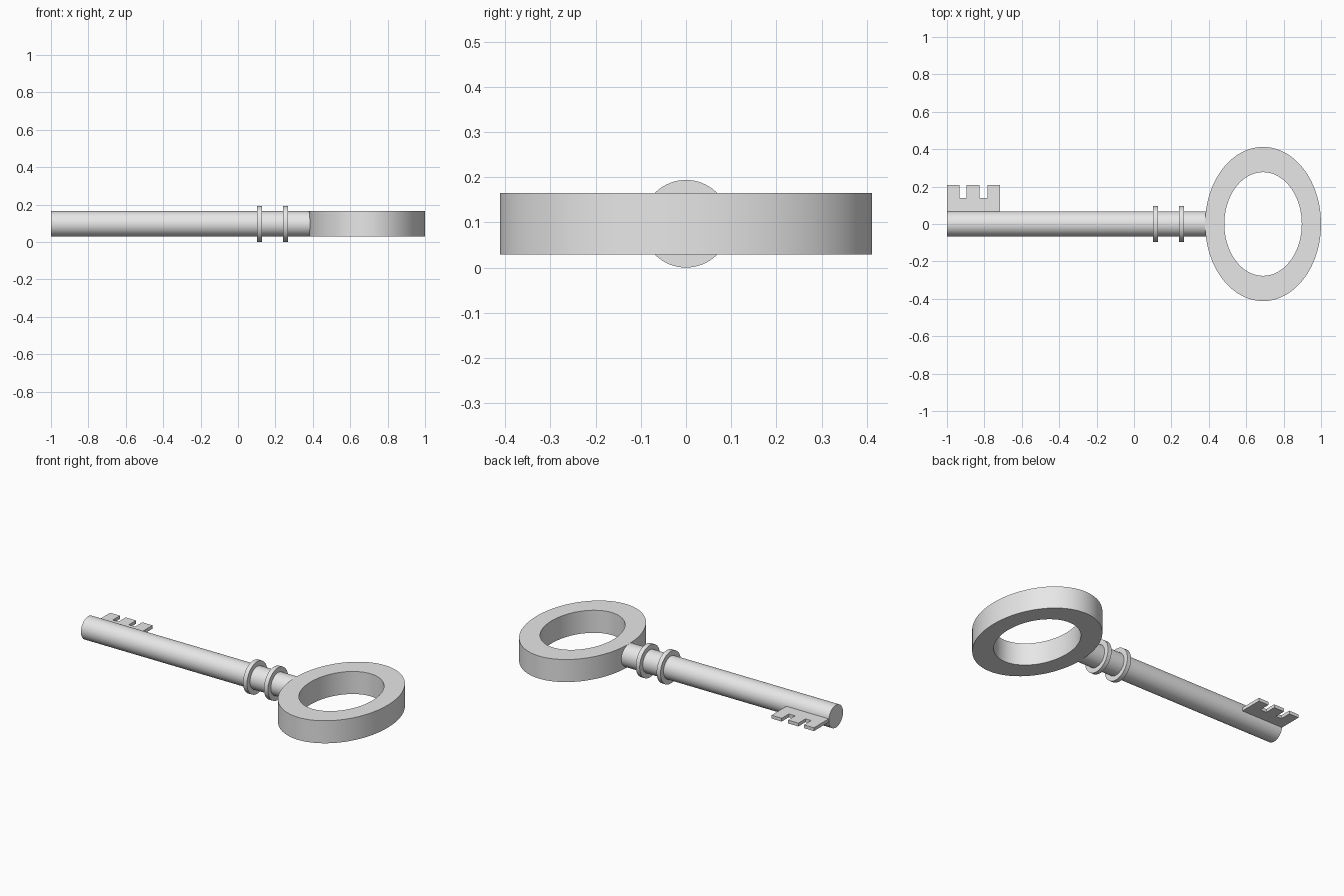
import bpy, bmesh, math
from mathutils import Matrix

cube = bpy.data.objects.get("Cube")
if cube:
    bpy.data.objects.remove(cube, do_unlink=True)

AXIS_Z = 0.097      # height of the shaft's centre line
SHAFT_R = 0.068

metal = bpy.data.materials.new("grey_metal")
metal.use_nodes = True
GREY = (0.8, 0.8, 0.8, 1)
metal.diffuse_color = GREY
for node in metal.node_tree.nodes:
    if node.type == 'BSDF_PRINCIPLED':
        node.inputs["Base Color"].default_value = GREY


def finish(name, bm, smooth=True):
    """Turn a bmesh into a named object with the metal colour."""
    bmesh.ops.recalc_face_normals(bm, faces=bm.faces)
    mesh = bpy.data.meshes.new(name)
    bm.to_mesh(mesh)
    bm.free()
    mesh.materials.append(metal)
    obj = bpy.data.objects.new(name, mesh)
    bpy.context.collection.objects.link(obj)
    if smooth:
        bpy.ops.object.select_all(action='DESELECT')
        obj.select_set(True)
        bpy.context.view_layer.objects.active = obj
        bpy.ops.object.shade_smooth_by_angle(angle=math.radians(35))
    return obj


def rod(name, x0, x1, radius):
    """Capped cylinder along x on the shaft axis."""
    bm = bmesh.new()
    place = Matrix.Translation(((x0 + x1) / 2, 0, AXIS_Z)) @ Matrix.Rotation(math.pi / 2, 4, 'Y')
    bmesh.ops.create_cone(bm, cap_ends=True, segments=64, radius1=radius,
                          radius2=radius, depth=x1 - x0, matrix=place)
    return finish(name, bm)


def oval_ring(name, cx, outer, inner, half_height, segments=96):
    """Flat oval band with a rectangular cross-section."""
    bm = bmesh.new()
    corners = [(outer, -half_height), (outer, half_height),
               (inner, half_height), (inner, -half_height)]
    loops = []
    for i in range(segments):
        a = 2 * math.pi * i / segments
        loops.append([bm.verts.new((cx + r[0] * math.cos(a), r[1] * math.sin(a), AXIS_Z + h))
                      for r, h in corners])
    for i in range(segments):
        a, b = loops[i], loops[(i + 1) % segments]
        for k in range(4):
            n = (k + 1) % 4
            bm.faces.new((a[k], b[k], b[n], a[n]))
    return finish(name, bm)


def plate(name, outline, thickness):
    """Horizontal plate extruded from an outline in plan."""
    bm = bmesh.new()
    face = bm.faces.new([bm.verts.new((x, y, AXIS_Z - thickness / 2)) for x, y in outline])
    out = bmesh.ops.extrude_face_region(bm, geom=[face])
    top = [v for v in out["geom"] if isinstance(v, bmesh.types.BMVert)]
    bmesh.ops.translate(bm, verts=top, vec=(0, 0, thickness))
    return finish(name, bm, smooth=False)


# Shaft, buried just inside the bow
rod("shaft", -1.0, 0.42, SHAFT_R)

# Two raised collars
for name, x in (("outer_collar", 0.115), ("inner_collar", 0.254)):
    rod(name, x - 0.013, x + 0.013, AXIS_Z)

# Oval bow
oval_ring("bow", 0.69, (0.31, 0.412), (0.207, 0.277), SHAFT_R)

# Toothed bit: three teeth along the +y edge
TIP, ROOT = 0.208, 0.14
outline = [(-0.999, 0.0)]
for start, end in ((-0.999, -0.933), (-0.895, -0.826), (-0.784, -0.716)):
    if start > -0.99:
        outline.append((start, ROOT))
    outline += [(start, TIP), (end, TIP)]
    if end < -0.72:
        outline.append((end, ROOT))
outline.append((-0.716, 0.0))
plate("bit", outline, 0.02)
